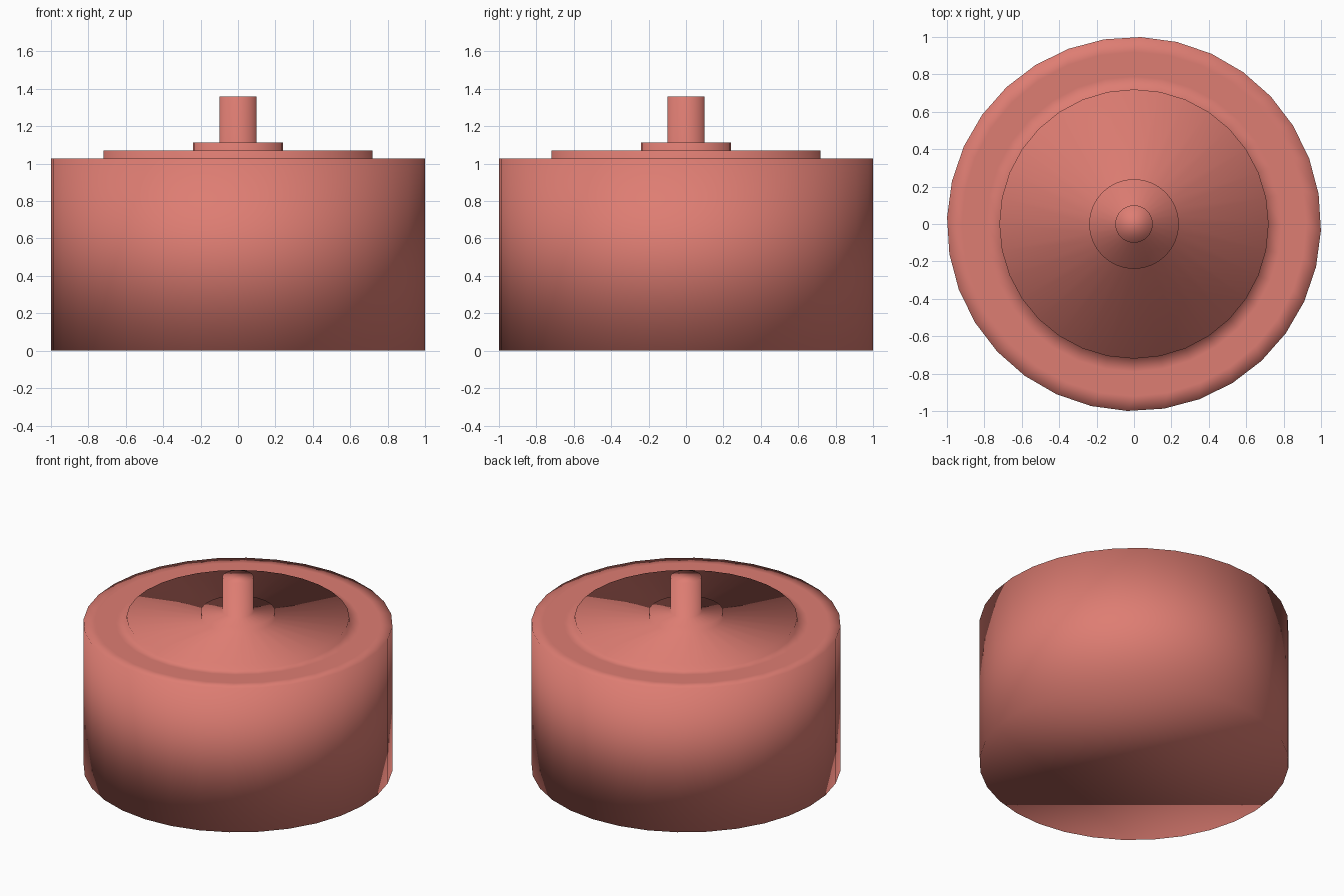
import bpy, bmesh, math

if "Cube" in bpy.data.objects:
    bpy.data.objects.remove(bpy.data.objects["Cube"])

SIDES = 32
TWIST = math.radians(-2)

# Stepped profile: (radius, height, angular offset)
PROFILE = [
    (1.00, 0.000, TWIST), (1.00, 1.027, TWIST),   # drum wall
    (0.92, 1.027, 0), (0.79, 1.027, 0),           # flat shoulder
    (0.72, 1.027, 0), (0.72, 1.07, 0),            # raised disc
    (0.24, 1.07, 0), (0.24, 1.112, 0),            # collar
    (0.10, 1.112, 0), (0.10, 1.358, 0),           # shaft
]

bm = bmesh.new()
rings = []
for r, z, offset in PROFILE:
    angles = [offset + math.tau * i / SIDES for i in range(SIDES)]
    rings.append([bm.verts.new((r * math.cos(a), r * math.sin(a), z)) for a in angles])

# Walls between neighbouring rings
for low, high in zip(rings, rings[1:]):
    for i in range(SIDES):
        j = (i + 1) % SIDES
        bm.faces.new((low[i], low[j], high[j], high[i]))

# Bottom and shaft end caps
bm.faces.new(rings[0][::-1])
bm.faces.new(rings[-1])
for f in bm.faces:
    f.smooth = True

mesh = bpy.data.meshes.new("stepped_drum")
bm.to_mesh(mesh)
bm.free()

# Coral finish
mat = bpy.data.materials.new("coral")
mat.diffuse_color = (0.73, 0.205, 0.17, 1)
mat.use_nodes = True
mat.node_tree.nodes["Principled BSDF"].inputs["Base Color"].default_value = mat.diffuse_color
mesh.materials.append(mat)

drum = bpy.data.objects.new("stepped_drum", mesh)
bpy.context.collection.objects.link(drum)
